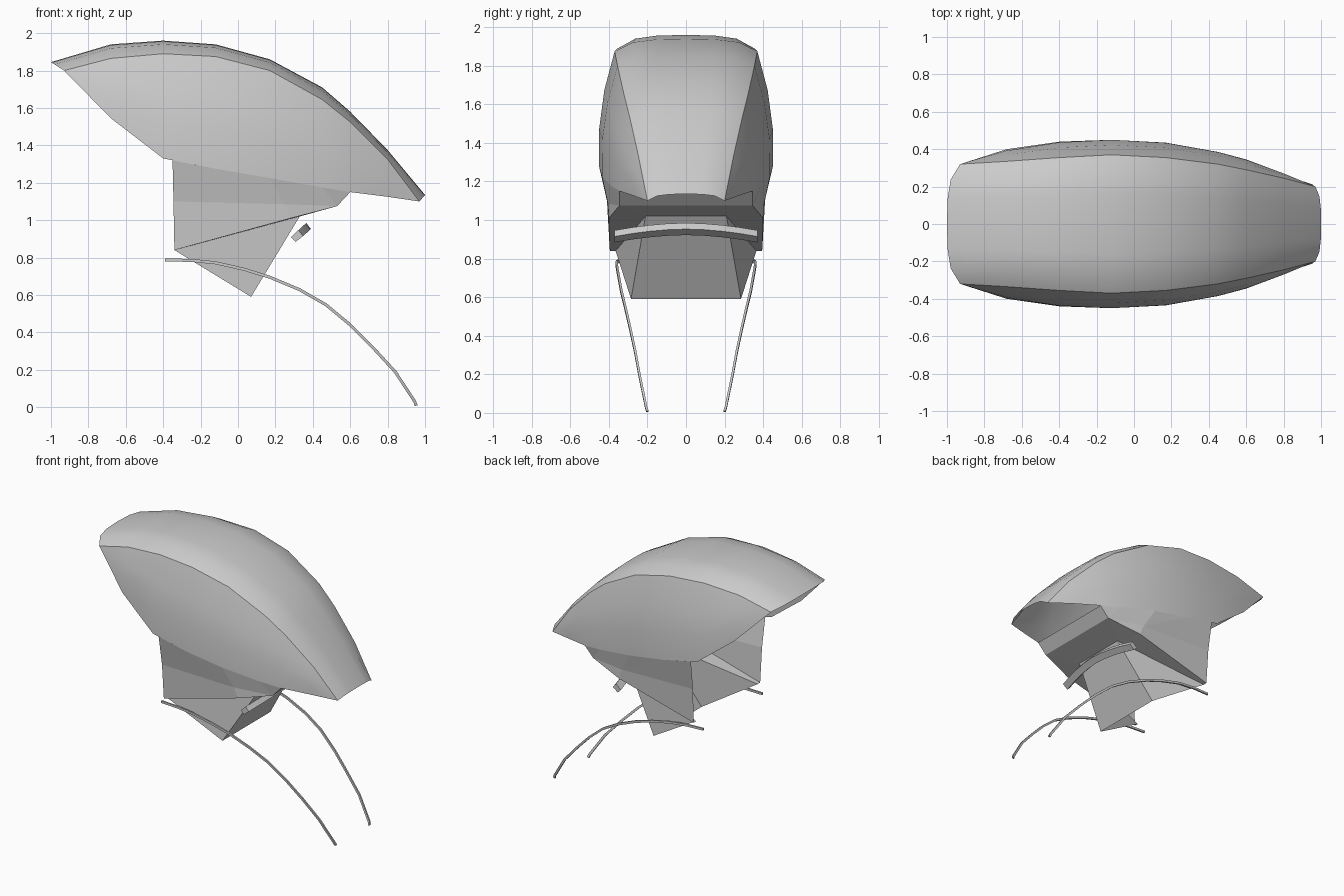
import bpy
import math

if "Cube" in bpy.data.objects:
    bpy.data.objects.remove(bpy.data.objects["Cube"])


def make_object(name, verts, faces, smooth_angle=None):
    mesh = bpy.data.meshes.new(name)
    mesh.from_pydata(verts, [], faces)
    mesh.validate()
    ob = bpy.data.objects.new(name, mesh)
    bpy.context.collection.objects.link(ob)
    bpy.ops.object.select_all(action='DESELECT')
    ob.select_set(True)
    bpy.context.view_layer.objects.active = ob
    # merge points that coincide and make the normals consistent
    bpy.ops.object.mode_set(mode='EDIT')
    bpy.ops.mesh.select_all(action='SELECT')
    bpy.ops.mesh.remove_doubles(threshold=0.0005)
    bpy.ops.mesh.normals_make_consistent(inside=False)
    bpy.ops.object.mode_set(mode='OBJECT')
    if smooth_angle:
        bpy.ops.object.shade_smooth_by_angle(angle=math.radians(smooth_angle))
    return ob


def loft(name, rows, closed=False, caps=False, smooth_angle=None):
    n = len(rows[0])
    verts = [p for row in rows for p in row]
    faces = []
    for i in range(len(rows) - 1):
        for j in range(n if closed else n - 1):
            k = (j + 1) % n
            faces.append((i * n + j, i * n + k, (i + 1) * n + k, (i + 1) * n + j))
    if caps:
        faces.append(tuple(range(n)))
        faces.append(tuple(range(len(verts) - n, len(verts))))
    return make_object(name, verts, faces, smooth_angle)


def flip(p):
    return (p[0], -p[1], p[2])


# Hood shell: (ridge x, ridge z), crease point, lower edge point
STATIONS = [
    ((-1.0, 1.845), (-.93, .32, 1.80), (-.93, .32, 1.80)),
    ((-.68, 1.94), (-.68, .335, 1.865), (-.68, .40, 1.545)),
    ((-.40, 1.96), (-.40, .355, 1.89), (-.40, .44, 1.33)),
    ((-.12, 1.94), (-.12, .37, 1.875), (-.12, .45, 1.275)),
    ((.17, 1.86), (.17, .355, 1.80), (.17, .435, 1.225)),
    ((.45, 1.71), (.45, .32, 1.645), (.45, .385, 1.175)),
    ((.60, 1.58), (.60, .29, 1.525), (.60, .345, 1.15)),
    ((.80, 1.375), (.80, .245, 1.325), (.80, .27, 1.125)),
    ((1.0, 1.135), (.97, .20, 1.10), (.97, .20, 1.10)),
]
ROOF = [(0, 0), (.42, .05), (.74, .28), (1, 1)]
rows = []
for (rx, rz), c, b in STATIONS:
    half = [(rx + (c[0] - rx) * d, c[1] * f, rz + (c[2] - rz) * d) for f, d in ROOF]
    for t in (1 / 3, 2 / 3, 1):
        bulge = .2 * (c[2] - b[2]) * t * (1 - t)
        half.append((c[0], c[1] + (b[1] - c[1]) * t + bulge, c[2] + (b[2] - c[2]) * t))
    rows.append([flip(p) for p in half[:0:-1]] + half)
loft("hood_shell", rows, smooth_angle=30)

# Lower housing: side walls, front lip, sloping underside and funnel, open at the back
SIDE = [
    (-.35, .442, 1.32), (-.12, .45, 1.275), (.17, .435, 1.225),     # 0-2 top edge
    (.45, .385, 1.175), (.60, .345, 1.15),                          # 3-4
    (-.345, .41, 1.10), (.25, .405, 1.085), (.53, .345, 1.075),     # 5-7 fold
    (-.34, .395, .84), (.28, .40, 1.01),                            # 8-9 bottom edge
    (-.34, .365, .84), (.33, .21, 1.02), (.07, .285, .59),          # 10-12 funnel
]
HALF_FACES = [(0, 1, 6, 5), (1, 2, 6), (2, 3, 7, 6), (3, 4, 7),
              (5, 6, 9, 8), (6, 7, 9),
              (8, 9, 11, 10), (9, 7, 11),
              (10, 11, 12)]
n = len(SIDE)
faces = HALF_FACES + [tuple(i + n for i in reversed(f)) for f in HALF_FACES]
for a, b in ((4, 7), (7, 11), (11, 12)):
    faces.append((a, b, b + n, a + n))
make_object("lower_housing", SIDE + [flip(p) for p in SIDE], faces)

# Bowed cross bar under the housing
SECTION = [(.365, .985), (.39, .953), (.35, .922), (.325, .947)]
rows = []
for i in range(9):
    y = -.37 + .74 * i / 8
    s = (abs(y) / .37) ** 1.8
    rows.append([(x - .042 * s, y, z - .038 * s) for x, z in SECTION])
loft("cross_bar", rows, closed=True, caps=True)

# Two thin curved rods
PATH = [(-.39, .35, .787), (-.25, .357, .785), (-.12, .36, .772), (.03, .355, .738),
        (.17, .347, .695), (.33, .335, .628), (.47, .315, .548), (.60, .29, .44),
        (.72, .264, .32), (.84, .24, .19), (.945, .207, .03), (.953, .20, .008)]
for name, sign in (("rod_front", -1), ("rod_back", 1)):
    rows = []
    for i, (x, y, z) in enumerate(PATH):
        a, b = PATH[max(i - 1, 0)], PATH[min(i + 1, len(PATH) - 1)]
        dx, dz = b[0] - a[0], b[2] - a[2]
        k = .008 / math.hypot(dx, dz)
        nx, nz = -dz * k, dx * k
        rows.append([(x + u * nx, sign * (y + v * .006), z + u * nz)
                     for u, v in ((-1, -1), (-1, 1), (1, 1), (1, -1))])
    loft(name, rows, closed=True, caps=True, smooth_angle=30)
